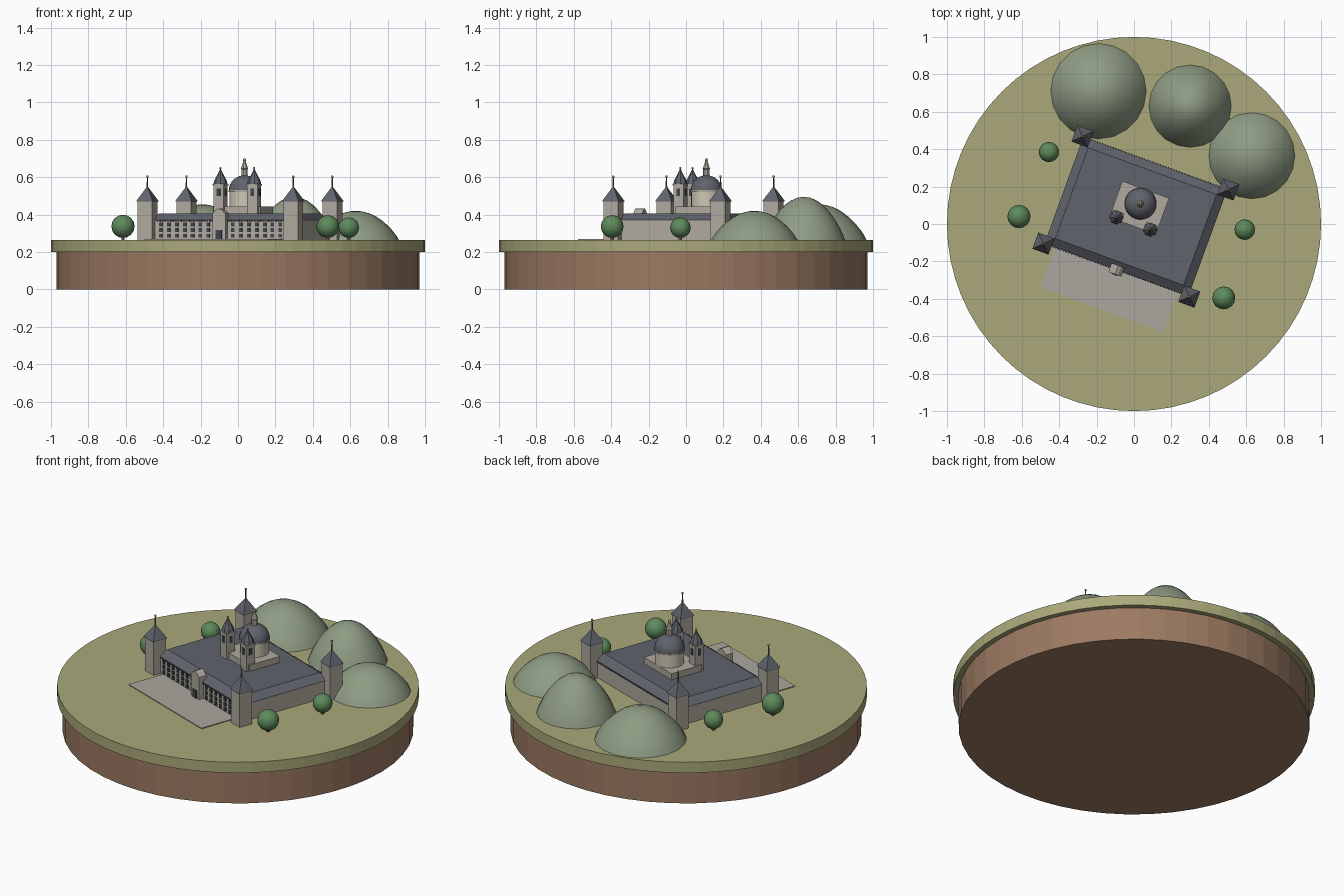
import bpy, bmesh, math
from mathutils import Matrix, Vector

if "Cube" in bpy.data.objects:
    bpy.data.objects.remove(bpy.data.objects["Cube"])


def material(name, r, g, b):
    """Flat material from 8-bit display values."""
    col = [((c / 255 + 0.055) / 1.055) ** 2.4 for c in (r, g, b)] + [1]
    m = bpy.data.materials.new(name)
    m.use_nodes = True
    m.diffuse_color = col
    bsdf = next(n for n in m.node_tree.nodes if n.type == "BSDF_PRINCIPLED")
    bsdf.inputs["Base Color"].default_value = col
    return m


EARTH = material("brown earth", 156, 122, 98)
GRASS = material("dry grass", 170, 169, 122)
WALL = material("pale stone", 176, 170, 159)
PAVING = material("grey paving", 171, 167, 159)
SLATE = material("blue grey slate", 96, 99, 108)
HILL = material("sage hill", 143, 156, 132)
LEAF = material("tree green", 94, 138, 92)
CREAM = material("cream stone", 206, 199, 180)
GLASS = material("dark window", 62, 68, 78)
GOLD = material("dull gold", 165, 143, 88)

WORLD = Matrix()
GROUND = 0.265
# The palace has its own turned frame
PALACE = Matrix.Translation((0.01, 0.04, 0)) @ Matrix.Rotation(math.radians(-20), 4, "Z")


def finish(name, bm, mat, frame=WORLD, smooth=None):
    bmesh.ops.recalc_face_normals(bm, faces=bm.faces)
    me = bpy.data.meshes.new(name)
    bm.to_mesh(me)
    bm.free()
    me.materials.append(mat)
    ob = bpy.data.objects.new(name, me)
    bpy.context.collection.objects.link(ob)
    ob.matrix_world = frame
    if smooth:
        bpy.ops.object.select_all(action="DESELECT")
        ob.select_set(True)
        bpy.context.view_layer.objects.active = ob
        bpy.ops.object.shade_smooth_by_angle(angle=math.radians(smooth))
    return ob


def add_box(bm, x, y, z0, w, d, z1):
    m = Matrix.Translation((x, y, (z0 + z1) / 2)) @ Matrix.Diagonal((w, d, z1 - z0, 1))
    bmesh.ops.create_cube(bm, size=1, matrix=m)


def box(name, mat, *dims, frame=PALACE):
    bm = bmesh.new()
    add_box(bm, *dims)
    return finish(name, bm, mat, frame)


def lathe(name, mat, x, y, profile, sides, frame=PALACE, smooth=None, turn=0.0):
    """Stack of rings from (radius, height) pairs, capped at both ends."""
    bm = bmesh.new()
    rings = []
    for r, z in profile:
        if r == 0:
            rings.append([bm.verts.new((x, y, z))])
            continue
        angles = [turn + math.tau * i / sides for i in range(sides)]
        rings.append([bm.verts.new((x + r * math.cos(a), y + r * math.sin(a), z)) for a in angles])
    for lo, hi in zip(rings, rings[1:]):
        for i in range(sides):
            j = (i + 1) % sides
            if len(hi) == 1:
                bm.faces.new((lo[i], lo[j], hi[0]))
            else:
                bm.faces.new((lo[i], lo[j], hi[j], hi[i]))
    for ring in (rings[0], rings[-1]):
        if len(ring) > 2:
            bm.faces.new(ring)
    return finish(name, bm, mat, frame, smooth)


def ball(name, mat, x, y, z, r, frame=PALACE, segs=8):
    bm = bmesh.new()
    bmesh.ops.create_uvsphere(bm, u_segments=segs, v_segments=max(6, segs // 2), radius=r,
                              matrix=Matrix.Translation((x, y, z)))
    return finish(name, bm, mat, frame, smooth=60)


# Round base
lathe("earth_base", EARTH, 0, 0, [(0.97, 0), (0.97, 0.2)], 48, WORLD)
lathe("grass_disc", GRASS, 0, 0, [(1, 0.2), (1, GROUND)], 64, WORLD)

# Hills
for i, (x, y, r, h) in enumerate([(-0.19, 0.71, 0.255, 0.19), (0.3, 0.63, 0.22, 0.23),
                                  (0.63, 0.365, 0.23, 0.155)]):
    steps = [1, 0.95, 0.87, 0.76, 0.62, 0.47, 0.32, 0.16, 0]
    lathe(f"hill_{i + 1}", HILL, x, y,
          [(r * s, GROUND + h * (1 - s * s) ** 0.88) for s in steps], 20, WORLD, smooth=50)

# Trees
for i, (x, y, r) in enumerate([(-0.455, 0.385, 0.054), (-0.615, 0.04, 0.062),
                               (0.592, -0.03, 0.055), (0.48, -0.395, 0.061)]):
    lathe(f"tree_trunk_{i + 1}", EARTH, x, y, [(0.009, GROUND), (0.009, GROUND + r)], 8, WORLD)
    ball(f"tree_crown_{i + 1}", LEAF, x, y, GROUND + 0.01 + r, r, WORLD, 16)

# Forecourt, main block and hipped flat-topped roof
HX, HY = 0.41, 0.303
EAVE, FLAT = 0.37, 0.405
box("forecourt", PAVING, 0, -0.405, GROUND, 0.7, 0.25, 0.27)
box("main_block", WALL, 0, 0, GROUND, 2 * HX - 0.01, 2 * HY - 0.01, EAVE)
bm = bmesh.new()
add_box(bm, 0, 0, EAVE, 2 * HX, 2 * HY, FLAT)
for v in bm.verts:
    if v.co.z > EAVE + 0.01:
        v.co.x -= math.copysign(0.045, v.co.x)
        v.co.y -= math.copysign(0.045, v.co.y)
finish("main_roof", bm, SLATE, PALACE)

# Window rows on the front, small brackets under the long eaves
columns = [s * (0.07 + 0.045 * i) for s in (-1, 1) for i in range(7)]
bm = bmesh.new()
for x in columns:
    for z in (0.277, 0.307, 0.337):
        add_box(bm, x, -HY + 0.003, z, 0.018, 0.008, z + 0.02)
finish("front_windows", bm, GLASS, PALACE)
bm = bmesh.new()
for i in range(-24, 25):
    for s in (-1, 1):
        add_box(bm, i * 0.015, s * HY, EAVE - 0.006, 0.007, 0.01, EAVE)
finish("eave_brackets", bm, SLATE, PALACE)

# Gabled entrance
bm = bmesh.new()
outline = [(-0.037, GROUND), (0.037, GROUND), (0.037, 0.405), (0.018, 0.425),
           (0, 0.432), (-0.018, 0.425), (-0.037, 0.405)]
face = bm.faces.new([bm.verts.new((x, -0.328, z)) for x, z in outline])
new = bmesh.ops.extrude_face_region(bm, geom=[face])["geom"]
bmesh.ops.translate(bm, vec=Vector((0, 0.05, 0)),
                    verts=[g for g in new if isinstance(g, bmesh.types.BMVert)])
finish("entrance", bm, WALL, PALACE)
box("entrance_door", GLASS, 0, -0.329, GROUND, 0.034, 0.008, 0.318)

# Corner towers
for side, sx in (("left", 1), ("right", -1)):
    for end, sy in (("front", -1), ("back", 1)):
        x, y = sx * 0.415, sy * 0.305
        tag = f"{end}_{side}"
        box(f"tower_{tag}", WALL, x, y, GROUND, 0.083, 0.083, 0.472)
        lathe(f"tower_roof_{tag}", SLATE, x, y, [(0.065, 0.47), (0.065, 0.474), (0, 0.552)],
              4, turn=math.pi / 4)
        lathe(f"tower_spike_{tag}", SLATE, x, y, [(0.005, 0.535), (0.003, 0.603)], 6)
        ball(f"tower_ball_{tag}", GOLD, x, y, 0.603, 0.007)

# Church on the roof: plinth, drum, dome and lantern
DY = 0.073
box("church_plinth", WALL, 0, 0.05, 0.39, 0.266, 0.206, 0.443)
lathe("church_drum", CREAM, 0, DY, [(0.081, 0.44), (0.081, 0.525)], 24, smooth=40)
lathe("drum_cornice", WALL, 0, DY, [(0.087, 0.52), (0.087, 0.53)], 24, smooth=40)
dome = [(0.084 * math.cos(a), 0.53 + 0.08 * math.sin(a))
        for a in [math.pi / 2 * i / 8 for i in range(8)]]
lathe("church_dome", SLATE, 0, DY, dome + [(0, 0.61)], 24, smooth=50)
lathe("dome_lantern", WALL, 0, DY, [(0.018, 0.6), (0.018, 0.642), (0.021, 0.645), (0.005, 0.69)],
      8, smooth=30)
ball("lantern_ball", GOLD, 0, DY, 0.692, 0.009)

# Bell towers with dark openings and flared eight-sided caps
for side, sx in (("left", 1), ("right", -1)):
    x, y, w = sx * 0.096, -0.04, 0.058
    box(f"bell_tower_{side}", WALL, x, y, 0.39, w, w, 0.56)
    bm = bmesh.new()
    add_box(bm, x, y, 0.5, 0.02, w + 0.006, 0.54)
    add_box(bm, x, y, 0.5, w + 0.006, 0.02, 0.54)
    finish(f"bell_openings_{side}", bm, GLASS, PALACE)
    box(f"bell_cornice_{side}", WALL, x, y, 0.555, w + 0.008, w + 0.008, 0.563)
    lathe(f"bell_cap_{side}", SLATE, x, y,
          [(0.038, 0.563), (0.032, 0.585), (0.018, 0.61), (0.007, 0.632), (0, 0.65)],
          8, turn=math.pi / 8)
    ball(f"bell_ball_{side}", GOLD, x, y, 0.648, 0.006)
